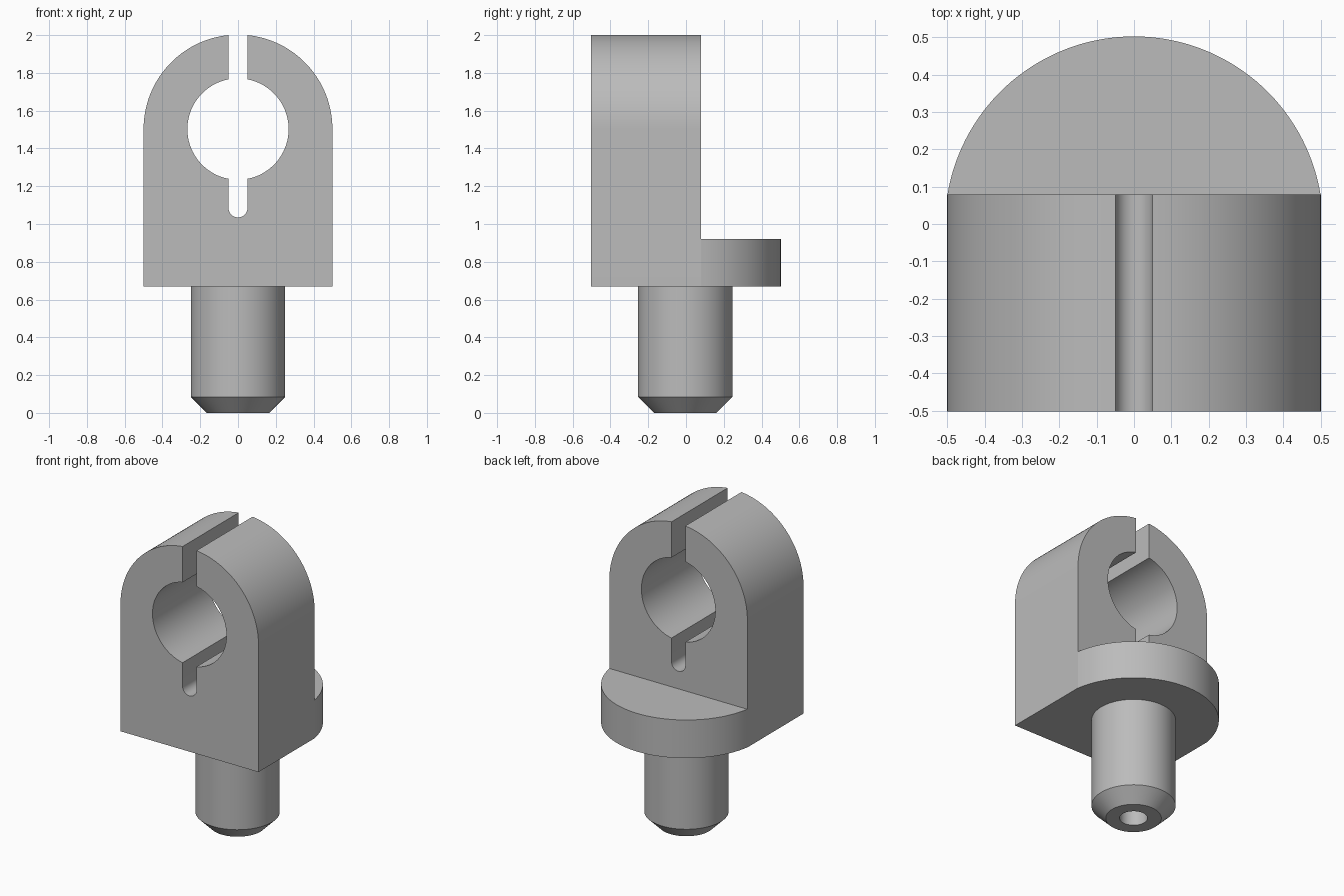
import bpy, bmesh
from math import sin, cos, pi, asin, sqrt, radians
from mathutils import Vector

cube = bpy.data.objects.get("Cube")
if cube:
    bpy.data.objects.remove(cube, do_unlink=True)

steel = bpy.data.materials.new("plain grey metal")
steel.use_nodes = True
GREY = (0.5, 0.5, 0.5, 1)
steel.diffuse_color = GREY
steel.node_tree.nodes["Principled BSDF"].inputs["Base Color"].default_value = GREY


def arc(cx, cy, r, a0, a1, n):
    """Points along an arc, both ends included."""
    return [(cx + r * cos(a0 + (a1 - a0) * i / n),
             cy + r * sin(a0 + (a1 - a0) * i / n)) for i in range(n + 1)]


def finish(name, bm):
    bmesh.ops.remove_doubles(bm, verts=bm.verts, dist=1e-5)
    bmesh.ops.recalc_face_normals(bm, faces=bm.faces)
    mesh = bpy.data.meshes.new(name)
    bm.to_mesh(mesh)
    bm.free()
    mesh.materials.append(steel)
    ob = bpy.data.objects.new(name, mesh)
    bpy.context.collection.objects.link(ob)
    bpy.ops.object.select_all(action='DESELECT')
    ob.select_set(True)
    bpy.context.view_layer.objects.active = ob
    bpy.ops.object.shade_smooth_by_angle(angle=radians(25))
    return ob


def prism(name, points, direction):
    """Extrude a closed outline of 3D points."""
    bm = bmesh.new()
    face = bm.faces.new([bm.verts.new(p) for p in points])
    out = bmesh.ops.extrude_face_region(bm, geom=[face], use_keep_orig=True)
    moved = [v for v in out["geom"] if isinstance(v, bmesh.types.BMVert)]
    bmesh.ops.translate(bm, verts=moved, vec=Vector(direction))
    return finish(name, bm)


FRONT, BACK, AXIS_Y = -0.502, 0.079, -0.004
BASE_Z, BORE_Z = 0.67, 1.5025
HALF, BORE, SLOT = 0.5, 0.268, 0.05

# Split clamp: right half of the outline, then its mirror
a_out = pi / 2 - asin(SLOT / HALF)
a_in = pi / 2 - asin(SLOT / BORE)
half = [(HALF, BASE_Z)]
half += arc(0, BORE_Z, HALF, 0, a_out, 32)
half += arc(0, BORE_Z, BORE, a_in, -a_in, 48)
half += arc(0, 1.085, SLOT, 0, -pi / 2, 8)
outline = half + [(-x, z) for x, z in reversed(half[:-1])]
prism("clamp_body", [(x, FRONT, z) for x, z in outline], (0, BACK - FRONT, 0))

# Rear flange: a circular segment behind the clamp
R = 0.506
a = asin((BACK - AXIS_Y) / R)
segment = arc(0, AXIS_Y, R, a, pi - a, 64)
prism("rear_flange", [(x, y, BASE_Z) for x, y in segment], (0, 0, 0.25))

# Chamfered shaft with a blind hole in its lower end, turned from a profile
profile = [(0, 0.4), (0.083, 0.4), (0.083, 0), (0.165, 0),
           (0.25, 0.085), (0.25, BASE_Z + 0.02), (0, BASE_Z + 0.02)]
bm = bmesh.new()
verts = [bm.verts.new((r, AXIS_Y, z)) for r, z in profile]
edges = [bm.edges.new(pair) for pair in zip(verts, verts[1:])]
bmesh.ops.spin(bm, geom=verts + edges, cent=(0, AXIS_Y, 0), axis=(0, 0, 1),
               angle=2 * pi, steps=64, use_merge=True)
finish("shaft", bm)
